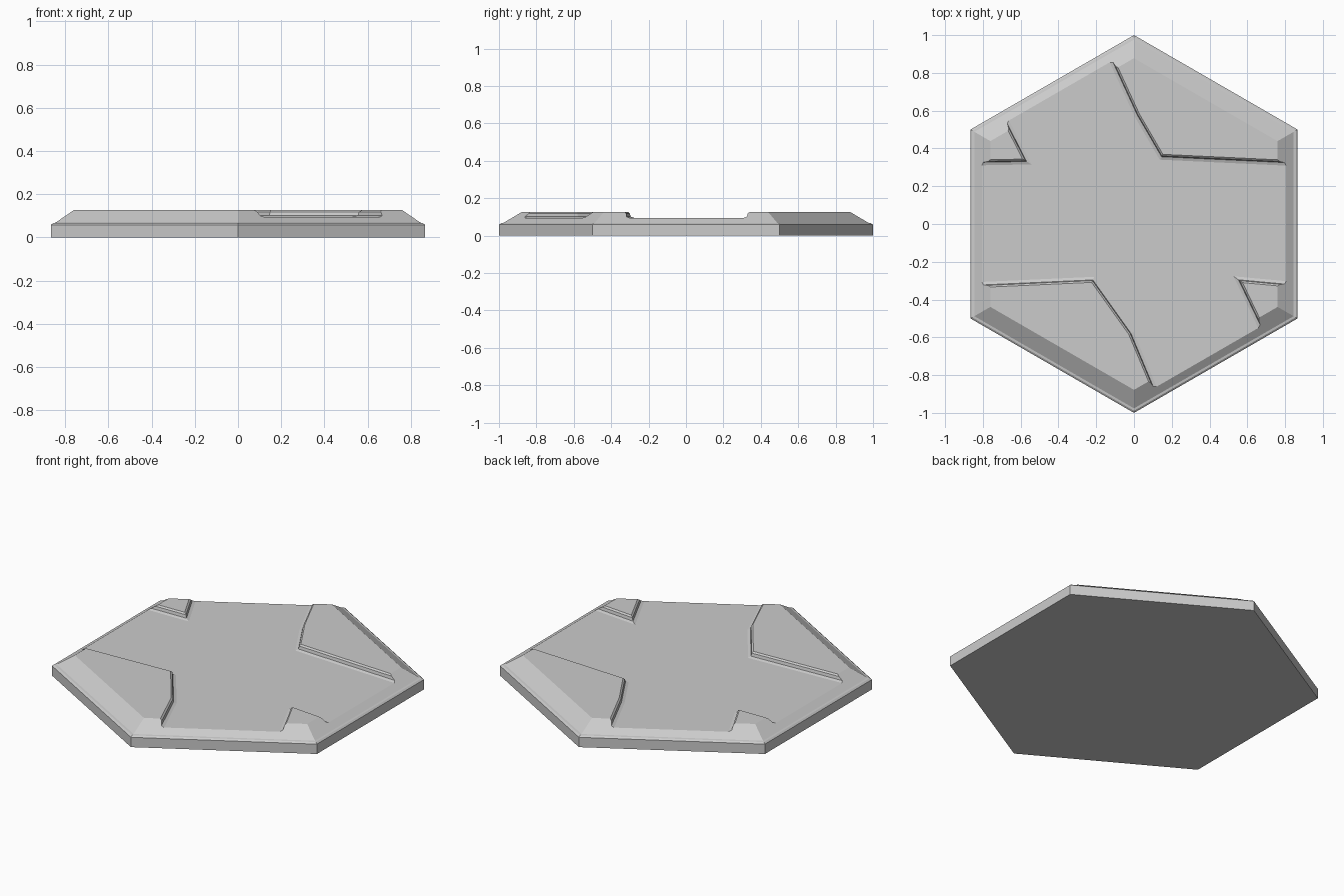
import bpy, bmesh, math
from mathutils import Vector

if "Cube" in bpy.data.objects:
    bpy.data.objects.remove(bpy.data.objects["Cube"])

LOW, TOP = 0.095, 0.126


def loft(name, rings):
    """Closed solid through a stack of equal-length point rings."""
    bm = bmesh.new()
    loops = [[bm.verts.new(p) for p in r] for r in rings]
    n = len(loops[0])
    for a, b in zip(loops, loops[1:]):
        for i in range(n):
            j = (i + 1) % n
            bm.faces.new((a[i], a[j], b[j], b[i]))
    bm.faces.new(loops[0][::-1])
    bm.faces.new(loops[-1])
    bmesh.ops.recalc_face_normals(bm, faces=bm.faces)
    mesh = bpy.data.meshes.new(name)
    bm.to_mesh(mesh)
    bm.free()
    ob = bpy.data.objects.new(name, mesh)
    bpy.context.collection.objects.link(ob)
    return ob


def hexagon(r, z):
    return [(r * math.sin(k * math.pi / 3), -r * math.cos(k * math.pi / 3), z) for k in range(6)]


def offset(points, d, z):
    """Mitred outward offset of a counter-clockwise outline."""
    out = []
    n = len(points)
    for i in range(n):
        p, q, r = (Vector(points[(i + k) % n]) for k in (-1, 0, 1))
        e1, e2 = (q - p).normalized(), (r - q).normalized()
        n1, n2 = Vector((e1.y, -e1.x)), Vector((e2.y, -e2.x))
        m = (n1 + n2) * (d / (1 + n1.dot(n2)))
        out.append((q.x + m.x, q.y + m.y, z))
    return out


# Hexagonal slab with stepped rim and sloped border
tile = loft("hex_tile", [hexagon(r, z) for r, z in
            ((1, 0), (1, 0.058), (0.989, 0.066), (0.976, 0.068), (0.878, TOP))])

# Sunken ground outline between the four raised banks
ground = [(1.1, 0.315), (0.148, 0.36), (0.02, 0.58), (-0.095, 0.83), (-0.178, 1.01),
          (-0.80, 0.775), (-0.575, 0.335), (-1.1, 0.325),
          (-1.1, -0.34), (-0.22, -0.30), (-0.02, -0.58), (0.085, -0.83), (0.16, -1.01),
          (0.79, -0.78), (0.56, -0.30), (1.1, -0.35)]
# Bank profile: foot slope, upright wall, bevelled lip
cutter = loft("ground_cutter", [offset(ground, d, z) for d, z in
              ((-0.02, LOW), (-0.004, 0.101), (0, 0.118), (0.009, TOP), (0.009, 0.2))])
cutter.hide_render = True

mod = tile.modifiers.new("sunken_ground", 'BOOLEAN')
mod.operation = 'DIFFERENCE'
mod.solver = 'EXACT'
mod.object = cutter
bpy.context.view_layer.objects.active = tile
tile.select_set(True)
bpy.ops.object.modifier_apply(modifier=mod.name)
bpy.data.objects.remove(cutter, do_unlink=True)
